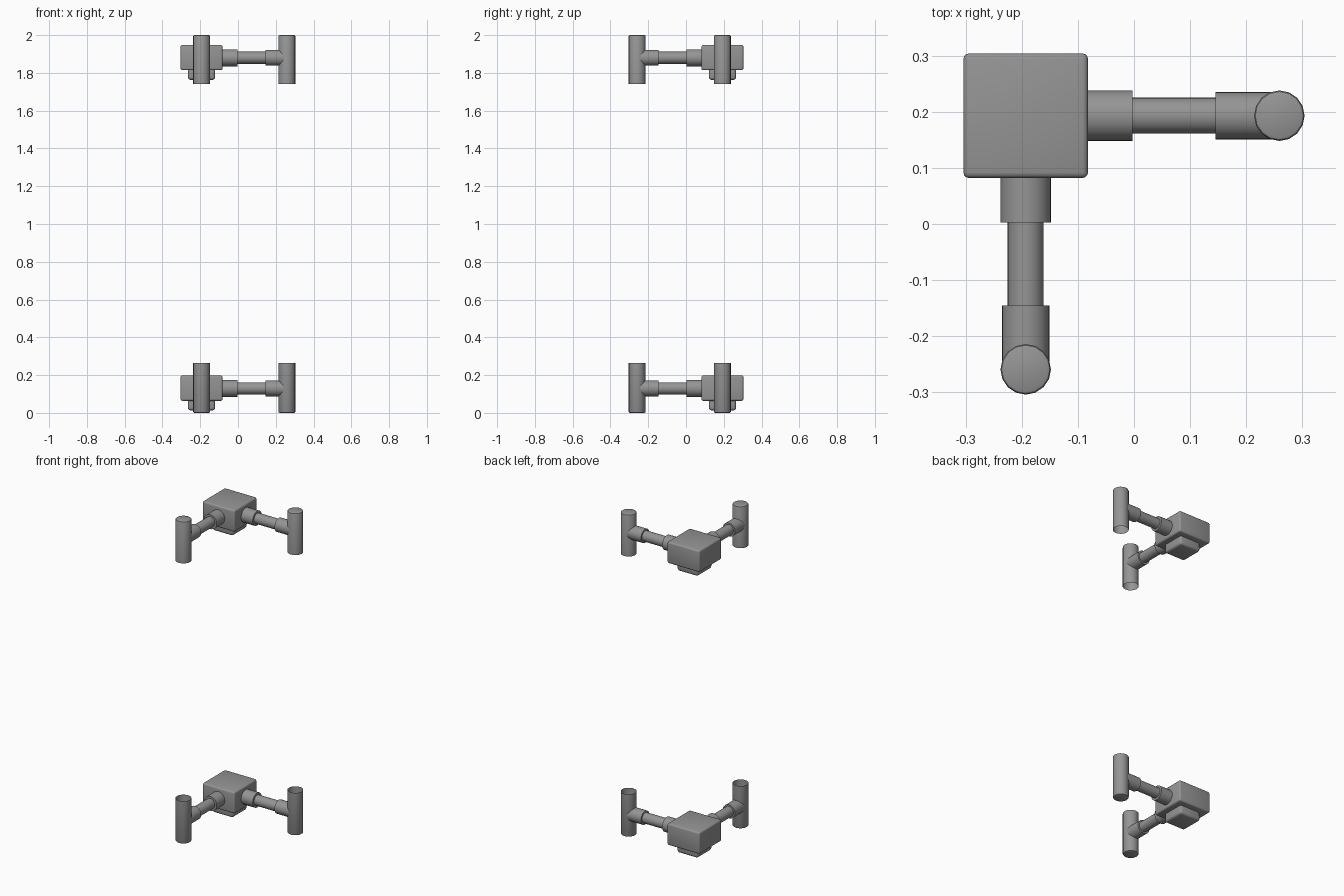
import bpy, bmesh, math
from mathutils import Matrix, Vector

if "Cube" in bpy.data.objects:
    bpy.data.objects.remove(bpy.data.objects["Cube"], do_unlink=True)

grey = bpy.data.materials.new("matte grey")
grey.use_nodes = True
COLOR = (0.3, 0.3, 0.3, 1)
grey.diffuse_color = COLOR
grey.node_tree.nodes["Principled BSDF"].inputs["Base Color"].default_value = COLOR

CORNER = Vector((-0.193, 0.193, 0))   # axis of the corner block
REACH = 0.452                         # block axis to post axis


def finish(name, bm):
    mesh = bpy.data.meshes.new(name)
    bm.to_mesh(mesh)
    bm.free()
    obj = bpy.data.objects.new(name, mesh)
    bpy.context.collection.objects.link(obj)
    mesh.materials.append(grey)
    bpy.ops.object.select_all(action='DESELECT')
    obj.select_set(True)
    bpy.context.view_layer.objects.active = obj
    bpy.ops.object.shade_smooth_by_angle(angle=math.radians(35))
    return obj


def rounded_block(name, half, z0, z1, bevel):
    bm = bmesh.new()
    bmesh.ops.create_cube(bm, size=1)
    bmesh.ops.scale(bm, vec=(2 * half, 2 * half, z1 - z0), verts=bm.verts)
    bmesh.ops.translate(bm, vec=CORNER + Vector((0, 0, (z0 + z1) / 2)), verts=bm.verts)
    bmesh.ops.bevel(bm, geom=bm.edges[:], offset=bevel, segments=3, profile=0.5, affect='EDGES')
    finish(name, bm)


def arm_tube(name, direction, start, end, radius, z):
    bm = bmesh.new()
    bmesh.ops.create_cone(bm, cap_ends=True, segments=32, radius1=radius,
                          radius2=radius, depth=end - start)
    turn = direction.to_track_quat('Z', 'Y').to_matrix().to_4x4()
    place = Matrix.Translation(CORNER + direction * (start + end) / 2 + Vector((0, 0, z)))
    bmesh.ops.transform(bm, matrix=place @ turn, verts=bm.verts)
    finish(name, bm)


def post_socket(name, centre, z_open, z_closed):
    # tube open at one end, with a softly bevelled cap at the other
    bm = bmesh.new()
    sign = 1 if z_closed > z_open else -1
    rings = []
    for radius, z in ((0.045, z_open), (0.045, z_closed - sign * 0.006),
                      (0.043, z_closed - sign * 0.002), (0.039, z_closed)):
        ring = bmesh.ops.create_circle(bm, segments=16, radius=radius)["verts"]
        bmesh.ops.translate(bm, vec=centre + Vector((0, 0, z)), verts=ring)
        rings.append(ring)
    for low, high in zip(rings, rings[1:]):
        for i in range(16):
            j = (i + 1) % 16
            bm.faces.new((low[i], low[j], high[j], high[i]))
    bm.faces.new(rings[-1])
    bmesh.ops.recalc_face_normals(bm, faces=bm.faces)
    if sum((f.calc_center_median() - centre).xy.dot(f.normal.xy) for f in bm.faces) < 0:
        bmesh.ops.reverse_faces(bm, faces=bm.faces)
    finish(name, bm)


# Two corner brackets, the lower with sockets facing up, the upper facing down
for level, base, z_open, z_closed in (("lower", 0, 0.265, 0), ("upper", 1.75, 1.742, 2)):
    rounded_block(level + "_corner_block", 0.111, base + 0.064, base + 0.198, 0.01)
    rounded_block(level + "_foot_block", 0.072, base + 0.013, base + 0.09, 0.014)
    for side, direction in (("left", Vector((1, 0, 0))), ("front", Vector((0, -1, 0)))):
        tag = f"{level}_{side}_"
        z = base + 0.13
        arm_tube(tag + "inner_collar", direction, 0.09, 0.19, 0.045, z)
        arm_tube(tag + "rod", direction, 0.15, 0.38, 0.032, z)
        arm_tube(tag + "outer_collar", direction, 0.338, 0.442, 0.042, z)
        post_socket(tag + "post_socket", CORNER + direction * REACH, z_open, z_closed)
